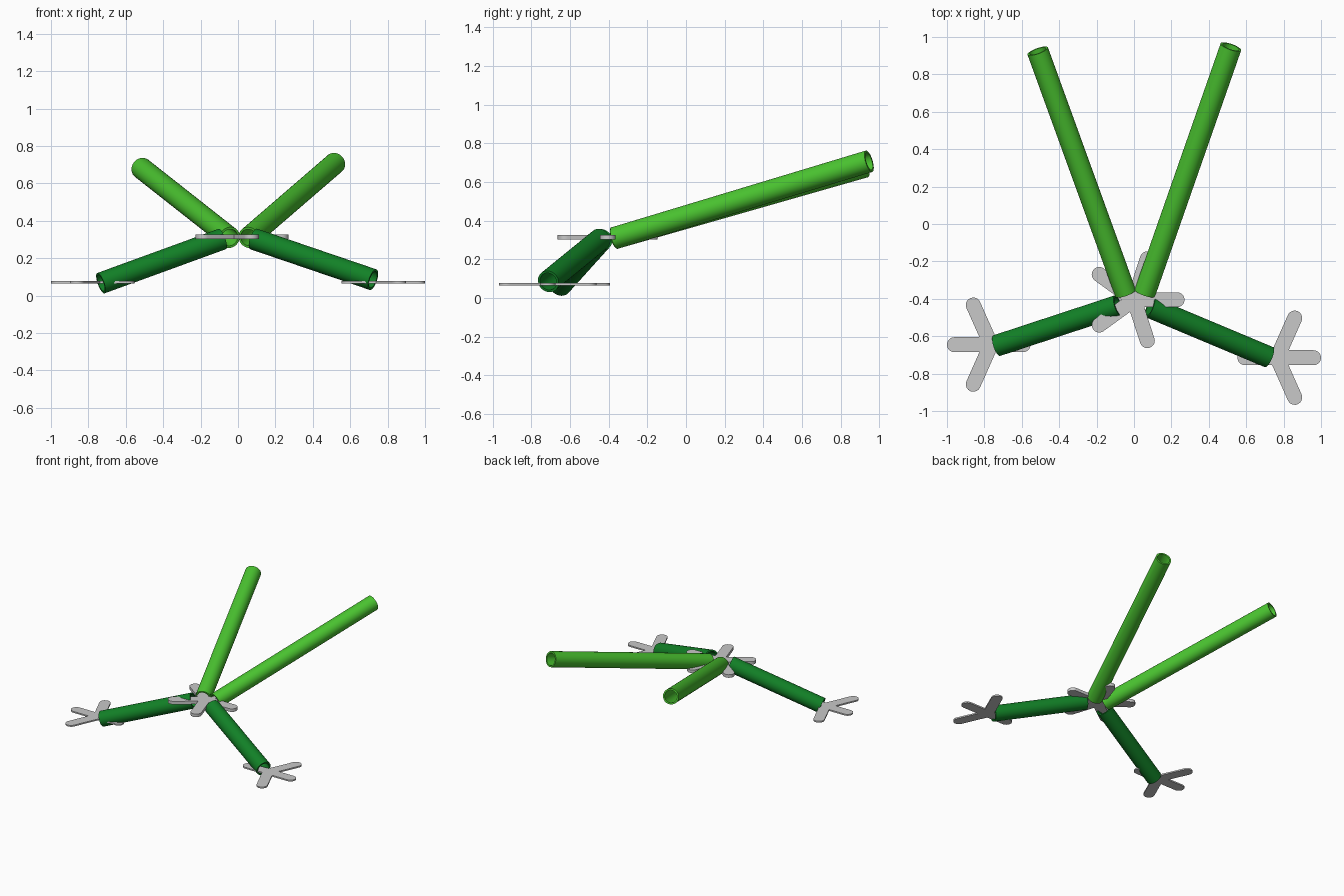
import bpy, bmesh, math
from mathutils import Vector

if "Cube" in bpy.data.objects:
    bpy.data.objects.remove(bpy.data.objects["Cube"])


def material(name, rgb):
    m = bpy.data.materials.new(name)
    m.diffuse_color = (*rgb, 1)
    m.use_nodes = True
    m.node_tree.nodes["Principled BSDF"].inputs["Base Color"].default_value = m.diffuse_color
    return m


LIGHT = material("light_green", (0.07, 0.56, 0.03))
DARK = material("dark_green", (0.006, 0.22, 0.02))
GREY = material("light_grey", (0.58, 0.58, 0.58))


def finish(name, bm, mat):
    bmesh.ops.recalc_face_normals(bm, faces=bm.faces)
    me = bpy.data.meshes.new(name)
    bm.to_mesh(me)
    bm.free()
    me.materials.append(mat)
    ob = bpy.data.objects.new(name, me)
    bpy.context.collection.objects.link(ob)
    bpy.context.view_layer.objects.active = ob
    ob.select_set(True)
    bpy.ops.object.shade_smooth_by_angle(angle=math.radians(35))
    ob.select_set(False)
    return ob


def tube(name, a, b, mat, r_out=0.058, r_in=0.046, n=32):
    """Open pipe with a wall, running from a to b."""
    a, b = Vector(a), Vector(b)
    q = (b - a).to_track_quat('Z', 'Y')
    bm = bmesh.new()
    rings = []
    for end, r in ((a, r_out), (b, r_out), (b, r_in), (a, r_in)):
        rings.append([bm.verts.new(end + q @ Vector((r * math.cos(t), r * math.sin(t), 0)))
                      for t in (2 * math.pi * i / n for i in range(n))])
    for k in range(4):
        p, s = rings[k], rings[(k + 1) % 4]
        for i in range(n):
            j = (i + 1) % n
            bm.faces.new((p[i], p[j], s[j], s[i]))
    return finish(name, bm, mat)


def star_plate(name, hub, arms, thick, w=0.04, n=10):
    """Flat plate of round-tipped arms; arms = (angle in degrees, reach to tip)."""
    arms = sorted(arms)
    pts = []
    for k, (deg, reach) in enumerate(arms):
        t = math.radians(deg)
        d = Vector((math.cos(t), math.sin(t)))
        for i in range(n + 1):                      # rounded tip
            s = t - math.pi / 2 + math.pi * i / n
            pts.append(d * (reach - w) + w * Vector((math.cos(s), math.sin(s))))
        nxt = arms[(k + 1) % len(arms)][0]
        half = math.radians((nxt - deg) % 360) / 2  # corner between two arms
        pts.append(w / math.sin(half) * Vector((math.cos(t + half), math.sin(t + half))))
    bm = bmesh.new()
    x, y, z = hub
    low = [bm.verts.new((x + p.x, y + p.y, z - thick / 2)) for p in pts]
    face = bm.faces.new(low)
    ext = bmesh.ops.extrude_face_region(bm, geom=[face], use_keep_orig=True)
    up = [v for v in ext["geom"] if isinstance(v, bmesh.types.BMVert)]
    bmesh.ops.translate(bm, verts=up, vec=(0, 0, thick))
    ngons = [f for f in bm.faces if len(f.verts) > 4]
    bmesh.ops.triangulate(bm, faces=ngons)
    return finish(name, bm, GREY)


# long light stalks
tube("left_stalk", (-0.045, -0.37, 0.31), (-0.515, 0.925, 0.68), LIGHT)
tube("right_stalk", (0.058, -0.368, 0.31), (0.518, 0.947, 0.707), LIGHT)

# short dark legs
tube("left_leg", (-0.085, -0.437, 0.302), (-0.733, -0.65, 0.066), DARK)
tube("right_leg", (0.085, -0.445, 0.302), (0.722, -0.712, 0.085), DARK)

# five-armed centre plate
star_plate("centre_plate", (0, -0.405, 0.314), [(72 * i, 0.27) for i in range(5)], 0.024)

# three-toed feet with a heel
for name, x, y, turn in (("left_foot", -0.765, -0.645, 180), ("right_foot", 0.765, -0.715, 0)):
    toes = [(0, 0.235), (66, 0.272), (180, 0.212), (294, 0.272)]
    star_plate(name, (x, y, 0.071), [((a + turn) % 360, r) for a, r in toes], 0.011)
